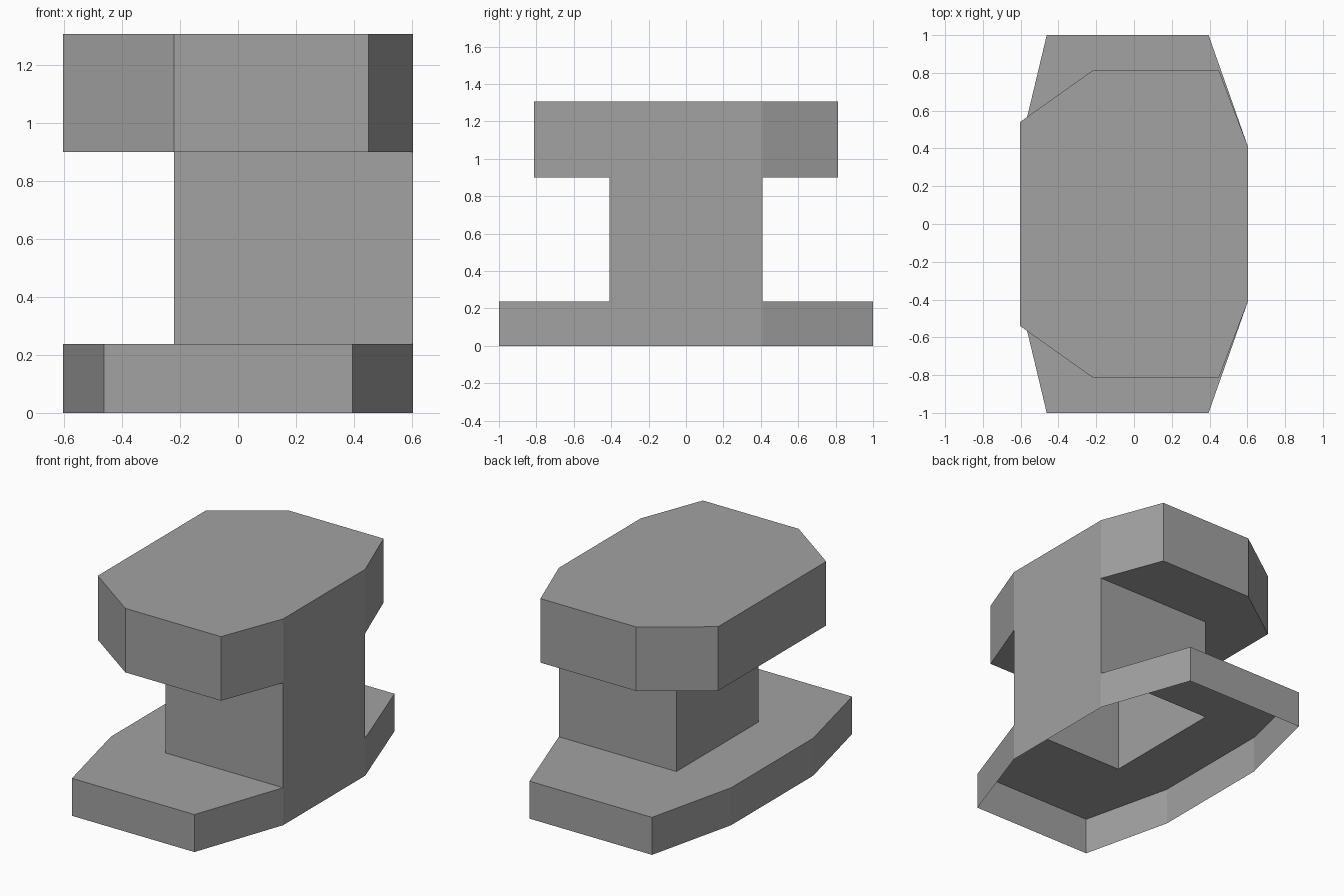
import bpy
import bmesh

cube = bpy.data.objects.get("Cube")
if cube:
    bpy.data.objects.remove(cube, do_unlink=True)

# One flat grey
grey = bpy.data.materials.new("mid_grey")
grey.use_nodes = True
colour = (0.36, 0.36, 0.36, 1)
grey.diffuse_color = colour
grey.node_tree.nodes["Principled BSDF"].inputs["Base Color"].default_value = colour

# Heights of the shell's levels
FLOOR, BASE_TOP, HEAD_BOTTOM, HEAD_TOP = 0, 0.237, 0.9, 1.305


def mirrored(half):
    """Complete an outline given by its +y half, ordered from +x to -x."""
    return half + [(x, -y) for x, y in reversed(half)]


base = mirrored([(0.603, 0.41), (0.395, 1), (-0.462, 1), (-0.603, 0.41)])
column = mirrored([(0.603, 0.41), (-0.22, 0.41)])
head = mirrored([(0.603, 0.41), (0.45, 0.812), (-0.22, 0.812), (-0.603, 0.54)])

bm = bmesh.new()


def face(points):
    bm.faces.new([bm.verts.new(p) for p in points])


def walls(outline, low, high):
    for a, b in zip(outline, outline[1:] + outline[:1]):
        face([(*a, low), (*b, low), (*b, high), (*a, high)])


def ledge(outline, z, upward):
    """Flat step around the column, which shares the outline's +x side."""
    points = [(*p, z) for p in outline + [column[2], column[1]]]
    face(points if upward else points[::-1])


# Open-bottomed base
walls(base, FLOOR, BASE_TOP)
ledge(base, BASE_TOP, True)

# Hollow column
walls(column, BASE_TOP, HEAD_BOTTOM)

# Overhanging head with closed top
ledge(head, HEAD_BOTTOM, False)
walls(head, HEAD_BOTTOM, HEAD_TOP)
face([(*p, HEAD_TOP) for p in head])

# Weld into a single shell
bmesh.ops.remove_doubles(bm, verts=bm.verts, dist=0.0005)
mesh = bpy.data.meshes.new("pedestal_shell")
bm.to_mesh(mesh)
bm.free()
mesh.materials.append(grey)
shell = bpy.data.objects.new("pedestal_shell", mesh)
bpy.context.collection.objects.link(shell)
